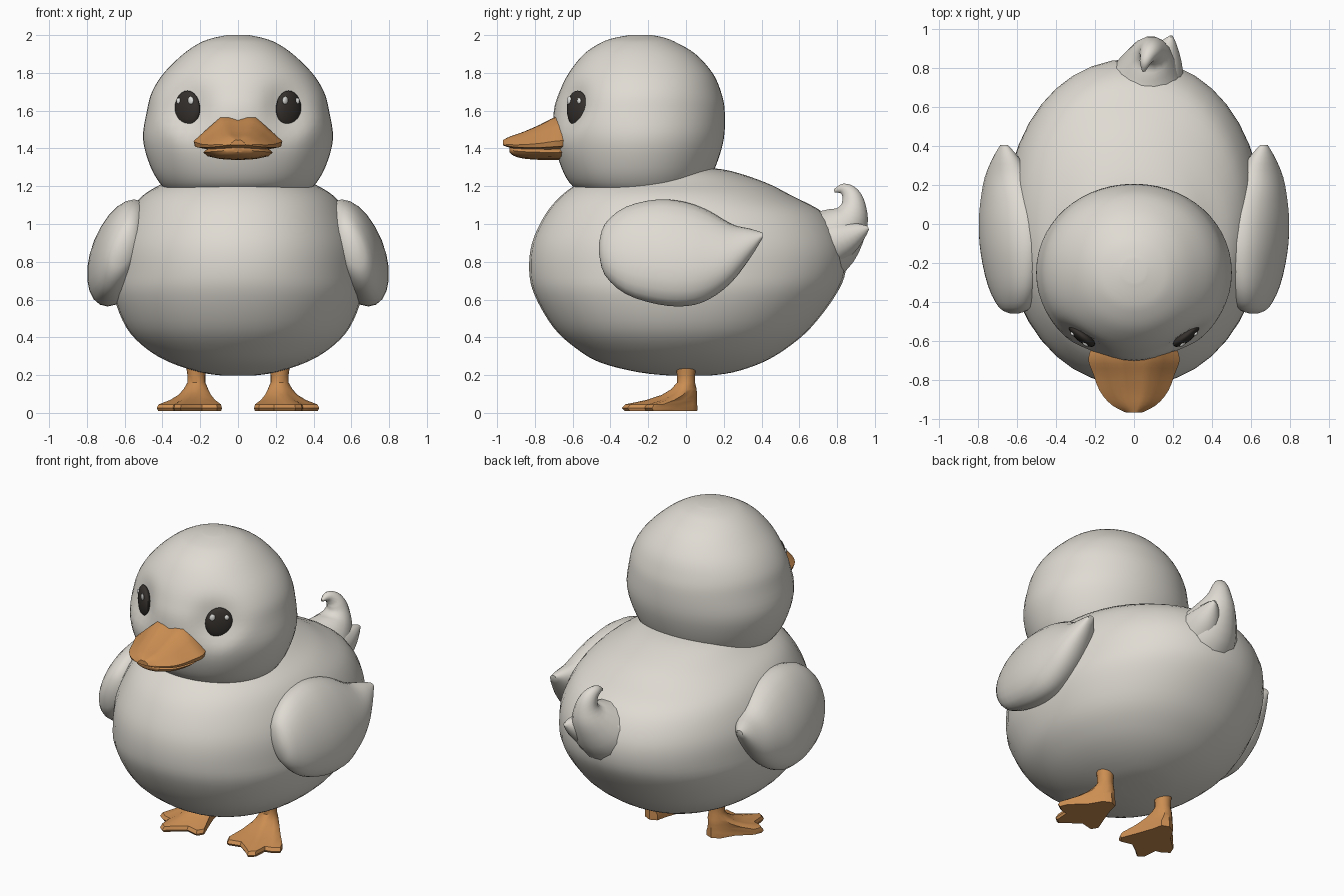
import bpy, bmesh, math
from mathutils import Vector, Matrix

if "Cube" in bpy.data.objects:
    bpy.data.objects.remove(bpy.data.objects["Cube"])


def material(name, rgb):
    m = bpy.data.materials.new(name)
    m.diffuse_color = (*rgb, 1)
    m.use_nodes = True
    m.node_tree.nodes["Principled BSDF"].inputs["Base Color"].default_value = m.diffuse_color
    return m


PLUMAGE = material("plumage", (0.74, 0.71, 0.65))
ORANGE = material("orange", (0.60, 0.27, 0.085))
DARK = material("eye_dark", (0.036, 0.031, 0.027))
WHITE = material("eye_shine", (0.8, 0.8, 0.78))


def spline(rows, steps):
    """Catmull-Rom interpolation of station rows."""
    out = []
    for i in range(len(rows) - 1):
        a, b = rows[max(i - 1, 0)], rows[i]
        c, d = rows[i + 1], rows[min(i + 2, len(rows) - 1)]
        for s in range(steps):
            t = s / steps
            out.append([0.5 * (2 * q + (r - p) * t + (2 * p - 5 * q + 4 * r - u) * t * t
                               + (3 * q - p - 3 * r + u) * t ** 3)
                        for p, q, r, u in zip(a, b, c, d)])
    return out + [list(rows[-1])]


def loft(name, rings, mat, angle=40):
    """Skin a list of equal-length closed rings and cap both ends."""
    bm = bmesh.new()
    vs = [[bm.verts.new(p) for p in ring] for ring in rings]
    n = len(vs[0])
    for a, b in zip(vs, vs[1:]):
        for i in range(n):
            j = (i + 1) % n
            bm.faces.new((a[i], a[j], b[j], b[i]))
    bm.faces.new(vs[0])
    bm.faces.new(vs[-1])
    bmesh.ops.recalc_face_normals(bm, faces=bm.faces)
    return finish(name, bm, mat, angle)


def finish(name, bm, mat, angle=40):
    me = bpy.data.meshes.new(name)
    bm.to_mesh(me)
    bm.free()
    me.materials.append(mat)
    ob = bpy.data.objects.new(name, me)
    bpy.context.collection.objects.link(ob)
    bpy.context.view_layer.objects.active = ob
    ob.select_set(True)
    bpy.ops.object.shade_smooth_by_angle(angle=math.radians(angle))
    ob.select_set(False)
    return ob


def ellipsoid(name, centre, radii, rot, mat):
    bm = bmesh.new()
    m = Matrix.Translation(centre) @ rot @ Matrix.Diagonal((*radii, 1))
    bmesh.ops.create_uvsphere(bm, u_segments=20, v_segments=12, radius=1, matrix=m)
    return finish(name, bm, mat)


def stacked(rows, steps=4, n=40, power=2.0):
    """Horizontal superelliptic rings from (z, y front, y back, half width)."""
    def sc(v):
        return math.copysign(abs(v) ** (2 / power), v)
    angles = [2 * math.pi * k / n for k in range(n)]
    return [[(x * sc(math.cos(a)), (f + b) / 2 + (b - f) / 2 * sc(math.sin(a)), z)
             for a in angles] for z, f, b, x in spline(rows, steps)]


def tube(name, rows, mat, n=14):
    """Round tapering tube from (x, y, z, radius)."""
    pts = spline(rows, 4)
    rings = []
    for i, (x, y, z, r) in enumerate(pts):
        d = Vector(pts[min(i + 1, len(pts) - 1)][:3]) - Vector(pts[max(i - 1, 0)][:3])
        u = Vector((1, 0, 0))
        v = d.normalized().cross(u).normalized()
        rings.append([Vector((x, y, z)) + r * (math.cos(2 * math.pi * k / n) * u
                      + math.sin(2 * math.pi * k / n) * v) for k in range(n)])
    return loft(name, rings, mat)


# Body
loft("body", stacked([
    (0.197, -0.08, 0.12, 0.08), (0.215, -0.25, 0.25, 0.20), (0.265, -0.45, 0.40, 0.355),
    (0.34, -0.58, 0.53, 0.485), (0.45, -0.70, 0.66, 0.59), (0.62, -0.80, 0.79, 0.658),
    (0.75, -0.83, 0.845, 0.662), (0.90, -0.815, 0.835, 0.645), (1.05, -0.745, 0.74, 0.585),
    (1.15, -0.66, 0.56, 0.505), (1.22, -0.56, 0.42, 0.39), (1.28, -0.42, 0.24, 0.28),
    (1.30, -0.3, 0.1, 0.15)], power=2.12), PLUMAGE)

# Head, with shallow hollows where the eyes sit and full cheeks below them
head = stacked([
    (1.15, -0.50, 0.04, 0.33), (1.20, -0.60, 0.10, 0.40), (1.30, -0.66, 0.155, 0.462),
    (1.45, -0.70, 0.20, 0.503), (1.60, -0.70, 0.205, 0.482), (1.70, -0.67, 0.185, 0.455),
    (1.80, -0.62, 0.14, 0.392), (1.90, -0.54, 0.05, 0.29), (1.96, -0.45, -0.05, 0.20),
    (1.985, -0.38, -0.11, 0.13), (2.00, -0.30, -0.18, 0.06)], 4, 56, 2.05)
for ring in head:
    for i, (x, y, z) in enumerate(ring):
        eye = (abs(x) - 0.27) ** 2 + (y + 0.62) ** 2 + (z - 1.61) ** 2
        cheek = (abs(x) - 0.37) ** 2 + (y + 0.55) ** 2 + (z - 1.40) ** 2
        k = 0.055 * math.exp(-eye / 0.018) - 0.025 * math.exp(-cheek / 0.02)
        ring[i] = (x - math.copysign(0.6 * k, x), y + 0.8 * k, z)
loft("head", head, PLUMAGE)

# Eyes with two small highlights each
for s, side in ((-1, "left"), (1, "right")):
    rot = Matrix.Rotation(s * math.radians(39), 4, "Z")
    centre = Vector((s * 0.268, -0.574, 1.608))
    ellipsoid(side + "_eye", centre, (0.083, 0.032, 0.098), rot, DARK)
    for j, (u, w, r) in enumerate(((-0.042, 0.046, 0.021), (0.042, 0.044, 0.016))):
        depth = 0.032 * math.sqrt(1 - (u / 0.083) ** 2 - (w / 0.098) ** 2)
        spot = centre + rot.to_3x3() @ Vector((s * u, -depth, w))
        ellipsoid(f"{side}_eye_shine_{j + 1}", spot, (r * 0.85, 0.008, r), rot, WHITE)

# Upper bill: (y, half width, top z, edge z)
UPPER = [(-0.60, 0.20, 1.585, 1.415), (-0.69, 0.235, 1.57, 1.41), (-0.77, 0.21, 1.53, 1.405),
         (-0.86, 0.175, 1.49, 1.405), (-0.93, 0.115, 1.465, 1.41), (-0.97, 0.04, 1.445, 1.42)]
SECTION = [(-0.97, 0), (-1, 0.18), (-0.85, 0.38), (-0.65, 0.64), (-0.4, 0.96), (-0.2, 0.98),
           (0, 0.9), (0.2, 0.98), (0.4, 0.96), (0.65, 0.64), (0.85, 0.38), (1, 0.18),
           (0.97, 0), (0.6, -0.12), (-0.6, -0.12)]
loft("upper_bill", [[(w * a, y, e + (t - e) * b) for a, b in SECTION]
                    for y, w, t, e in spline(UPPER, 3)], ORANGE)

# Lower bill: (y, half width, top z, bottom z)
LOWER = [(-0.60, 0.17, 1.42, 1.345), (-0.72, 0.185, 1.42, 1.338),
         (-0.85, 0.145, 1.42, 1.345), (-0.91, 0.085, 1.415, 1.36), (-0.935, 0.03, 1.41, 1.38)]
loft("lower_bill", [[(w * math.cos(k * math.pi / 6),
                      y, (t + b) / 2 + (t - b) / 2 * math.sin(k * math.pi / 6))
                     for k in range(12)] for y, w, t, b in spline(LOWER, 3)], ORANGE)

# Wings: (y, bottom z, top z, centre x, half thickness)
WING = [(-0.46, 0.84, 0.90, 0.62, 0.02), (-0.43, 0.73, 1.0, 0.615, 0.075),
        (-0.32, 0.63, 1.09, 0.62, 0.12), (-0.15, 0.575, 1.13, 0.62, 0.155),
        (0.0, 0.565, 1.115, 0.62, 0.163), (0.12, 0.60, 1.07, 0.625, 0.15),
        (0.24, 0.69, 1.0, 0.645, 0.115), (0.34, 0.82, 0.975, 0.67, 0.065),
        (0.405, 0.925, 0.955, 0.69, 0.02)]
for s, side in ((-1, "left"), (1, "right")):
    rings = []
    for y, lo, hi, cx, th in spline(WING, 3):
        ring = []
        for k in range(24):
            a = 2 * math.pi * k / 24
            z = (lo + hi) / 2 + (hi - lo) / 2 * math.sin(a)
            ring.append((s * (cx + th * math.cos(a) - 0.25 * (z - 0.85)), y, z))
        rings.append(ring)
    loft(side + "_wing", rings, PLUMAGE)
    # Overlapping feather tips along the rear lower edge
    for j, (y, z, ln) in enumerate(((0.20, 0.79, 0.16), (0.13, 0.705, 0.15))):
        ellipsoid(f"{side}_wing_feather_{j + 1}", (s * 0.68, y, z), (0.075, ln, 0.065),
                  Matrix.Rotation(math.radians(30), 4, "X"), PLUMAGE)

# Curled tail with a tuft on each side
tube("tail", [(0.05, 0.60, 0.85, 0.235), (0.06, 0.75, 0.91, 0.19), (0.08, 0.855, 1.01, 0.12),
              (0.09, 0.885, 1.09, 0.072), (0.08, 0.87, 1.155, 0.05),
              (0.06, 0.83, 1.185, 0.03), (0.05, 0.785, 1.175, 0.008)], PLUMAGE)
tube("tail_tuft_right", [(0.10, 0.70, 0.88, 0.16), (0.14, 0.83, 0.92, 0.105),
                         (0.17, 0.92, 0.96, 0.05), (0.19, 0.965, 0.98, 0.01)], PLUMAGE)
tube("tail_tuft_left", [(0.02, 0.66, 0.88, 0.15), (-0.02, 0.76, 0.93, 0.10),
                        (-0.05, 0.83, 0.98, 0.01)], PLUMAGE)

# Legs with webbed feet; outline is relative to the ankle, starting at the heel
FOOT = [(0, 0.06), (-0.045, 0.04), (-0.06, -0.03), (-0.10, -0.14), (-0.135, -0.23),
        (-0.11, -0.27), (-0.03, -0.25), (0.04, -0.30), (0.085, -0.34), (0.12, -0.31),
        (0.125, -0.22), (0.17, -0.21), (0.21, -0.18), (0.19, -0.13), (0.10, -0.05), (0.05, 0.035)]
# Rings: (blend from foot outline to ankle, z, ankle radius)
LEG = [(0.05, 0.010, 0.05), (0, 0.025, 0.05), (0.06, 0.045, 0.05), (0.45, 0.068, 0.055),
       (0.75, 0.095, 0.058), (0.92, 0.125, 0.056), (1, 0.16, 0.048), (1, 0.20, 0.048),
       (1, 0.26, 0.056)]
for s, side in ((-1, "left"), (1, "right")):
    rings = []
    for t, z, r in LEG:
        ring = []
        for k, (x, y) in enumerate(FOOT):
            a = math.pi * k / 8
            ring.append((s * (0.22 + x * (1 - t) - t * r * math.sin(a)),
                         y * (1 - t) + t * r * math.cos(a), z))
        rings.append(ring)
    loft(side + "_leg", rings, ORANGE, 35)
